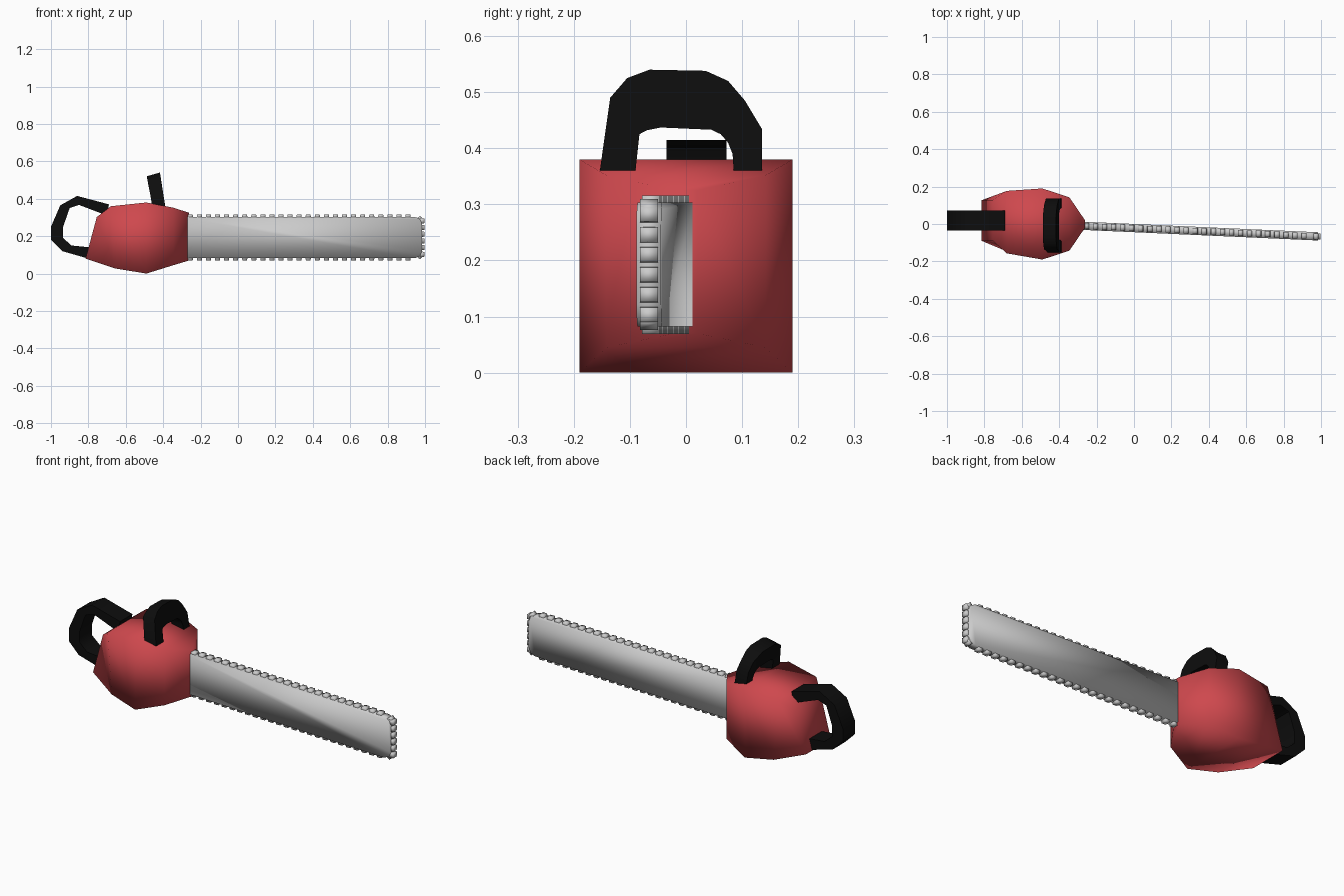
import bpy, bmesh, math
from mathutils import Matrix, Vector

if "Cube" in bpy.data.objects:
    bpy.data.objects.remove(bpy.data.objects["Cube"])


def material(name, rgb):
    m = bpy.data.materials.new(name)
    m.diffuse_color = (*rgb, 1)
    m.use_nodes = True
    m.node_tree.nodes["Principled BSDF"].inputs["Base Color"].default_value = m.diffuse_color
    return m


RED = material("red_housing", (0.62, 0.065, 0.075))
BLACK = material("black_grip", (0.004, 0.004, 0.004))
STEEL = material("steel_grey", (0.6, 0.6, 0.6))


def finish(name, bm, mat, angle=180):
    bmesh.ops.recalc_face_normals(bm, faces=bm.faces)
    me = bpy.data.meshes.new(name)
    bm.to_mesh(me)
    bm.free()
    me.materials.append(mat)
    ob = bpy.data.objects.new(name, me)
    bpy.context.collection.objects.link(ob)
    bpy.ops.object.select_all(action='DESELECT')
    ob.select_set(True)
    bpy.context.view_layer.objects.active = ob
    if angle >= 180:
        bpy.ops.object.shade_smooth()
    else:
        bpy.ops.object.shade_smooth_by_angle(angle=math.radians(angle))
    return ob


def loft(name, rings, mat, angle=180):
    """Skin a list of equal-length rings and cap both ends."""
    bm = bmesh.new()
    vs = [[bm.verts.new(p) for p in r] for r in rings]
    n = len(rings[0])
    for a, b in zip(vs, vs[1:]):
        for i in range(n):
            j = (i + 1) % n
            bm.faces.new((a[i], a[j], b[j], b[i]))
    bm.faces.new(vs[0])
    bm.faces.new(vs[-1])
    return finish(name, bm, mat, angle)


# motor housing: x at bottom, x at top, y min, y max, z min, z max
sections = [(-.815, -.755, -.09, .127, .08, .302),
            (-.655, -.68, -.157, .177, .027, .36),
            (-.49, -.49, -.19, .19, 0, .38),
            (-.345, -.345, -.142, .142, .045, .352),
            (-.262, -.262, -.02, .02, .07, .325)]
loft("motor_housing",
     [[(xb, y0, z0), (xb, y1, z0), (xt, y1, z1), (xt, y0, z1)]
      for xb, xt, y0, y1, z0, z1 in sections], RED)

# rear handle: outer and inner edge in the xz plane
outer = [(-.80, .08), (-.94, .12), (-1, .18), (-1, .25), (-.95, .365), (-.86, .415), (-.69, .37)]
inner = [(-.79, .14), (-.89, .15), (-.935, .19), (-.935, .25), (-.9, .35), (-.85, .367), (-.7, .31)]
loft("rear_handle",
     [[(a, -.035, b), (a, .072, b), (c, .072, d), (c, -.035, d)]
      for (a, b), (c, d) in zip(outer, inner)], BLACK, 50)

# top handle: outer and inner edge in the yz plane, leaning backwards
outer = [(-.155, .35), (-.135, .49), (-.105, .515), (-.065, .53), (.035, .528),
         (.075, .51), (.105, .485), (.135, .435), (.135, .355)]
inner = [(-.09, .36), (-.083, .425), (-.07, .432), (-.045, .437), (.045, .433),
         (.062, .425), (.075, .41), (.083, .39), (.085, .36)]


def grip(y, z, side):
    return (-.422 - (z - .35) * .17 + side * .035, y, z + side * .01 * (z > .5))


loft("top_handle",
     [[grip(a, b, -1), grip(a, b, 1), grip(c, d, 1), grip(c, d, -1)]
      for (a, b), (c, d) in zip(outer, inner)], BLACK, 50)


# guide bar, slightly angled towards the front
def bar_y(x):
    return -.01 - .045 * (x + .265)


X0, X1, Z0, Z1, C = -.32, .985, .082, .303, .04
outline = [(X0, Z0), (X1 - C, Z0), (X1 - C * .3, Z0 + C * .3), (X1, Z0 + C),
           (X1, Z1 - C), (X1 - C * .3, Z1 - C * .3), (X1 - C, Z1), (X0, Z1)]
loft("guide_bar", [[(x, bar_y(x) + s * .022, z) for x, z in outline] for s in (-1, 1)], STEEL)

# chain teeth: position and direction around the bar
spots = []
for i in range(25):
    x = -.255 + i * .0485
    spots += [(x, Z1, 90), (x, Z0, -90)]
for i in range(6):
    spots.append((X1, .103 + i * .0358, 0))
spots += [(X1 - C * .3, Z1 - C * .3, 45), (X1 - C * .3, Z0 + C * .3, -45)]

bm = bmesh.new()
for x, z, deg in spots:
    made = bmesh.ops.create_cube(bm, size=1)["verts"]
    for v in made:
        taper = .85 if v.co.x > 0 else 1
        v.co = Vector((v.co.x * .026, v.co.y * .032, v.co.z * .03 * taper))
    rot = Matrix.Rotation(-math.radians(deg), 4, 'Y')
    bmesh.ops.transform(bm, verts=made,
                        matrix=Matrix.Translation((x, bar_y(x), z)) @ rot)
finish("chain_teeth", bm, STEEL)
